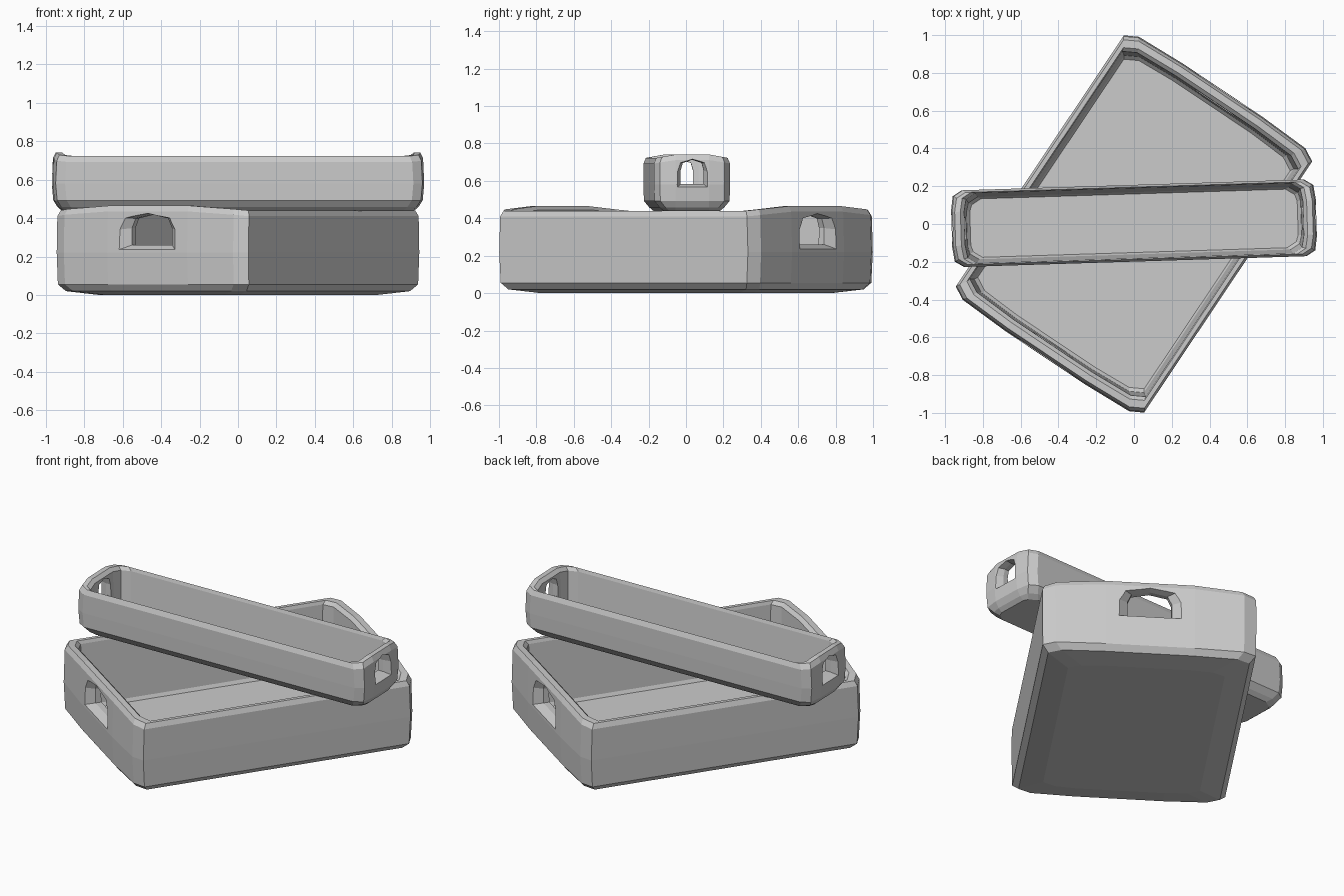
import bpy, bmesh, math

if "Cube" in bpy.data.objects:
    bpy.data.objects.remove(bpy.data.objects["Cube"])


def loft(name, rings):
    """Closed solid through a list of matching point rings, capped at both ends."""
    bm = bmesh.new()
    loops = [[bm.verts.new(p) for p in r] for r in rings]
    n = len(rings[0])
    for a, b in zip(loops, loops[1:]):
        for i in range(n):
            j = (i + 1) % n
            bm.faces.new((a[i], a[j], b[j], b[i]))
    bm.faces.new(loops[0][::-1])
    bm.faces.new(loops[-1])
    bmesh.ops.recalc_face_normals(bm, faces=bm.faces)
    me = bpy.data.meshes.new(name)
    bm.to_mesh(me)
    bm.free()
    ob = bpy.data.objects.new(name, me)
    bpy.context.collection.objects.link(ob)
    return ob


def tray_ring(L, W, cu, cv, k, z, rise=0.0, bulge=0.012):
    """Chamfered rectangle; the short ends bow outward and may rise in the middle."""
    half = [(L - cu, -W, z), (L - bulge, -W + cv, z + rise * 0.3), (L, -k, z + rise),
            (L, k, z + rise), (L - bulge, W - cv, z + rise * 0.3), (L - cu, W, z)]
    return half + [(-x, -y, h) for x, y, h in half]


def arch(u, w, z0, z1):
    """Handle opening outline: flat bottom, rounded top."""
    r = (z1 - z0) * 0.45
    pts = [(u, -w, z0), (u, w, z0)]
    for i in range(5):
        a = math.pi * i / 4
        pts.append((u, w * math.copysign(abs(math.cos(a)) ** 0.6, math.cos(a)),
                    z1 - r + r * math.sin(a)))
    return pts


def tray(name, L, W, H, cu, cv, k, rise, side, end, floor, hole, recess, base, angle, loc):
    # (end inset, side inset, height, end rise)
    steps = [(0.16 * W / 0.6, 0.16 * W / 0.6, 0.0, 0),
             (base, base, 0.02, 0), (0.008, 0.002, 0.055, 0), (0, 0, H * 0.5, 0),
             (0.006, 0, H - 0.03, rise), (0.02, 0.012, H, rise),
             (end - 0.02, side - 0.006, H, rise), (end, side, H - 0.02, rise),
             (end + 0.012, side + 0.02, floor + 0.02, 0),
             (end + 0.03, side + 0.03, floor, 0)]
    ob = loft(name, [tray_ring(L - e, W - s, cu, cv, k, z, r) for e, s, z, r in steps])
    # flared handle openings, one per end
    for sgn in (1, -1):
        prof = [arch(L + 0.03, *recess), arch(L - end * 0.6, *hole), arch(L - end - 0.08, *hole)]
        cut = loft("cutter", [[(sgn * x, y, z) for x, y, z in r] for r in prof])
        cut.hide_render = True
        mod = ob.modifiers.new("handle", 'BOOLEAN')
        mod.operation, mod.solver, mod.object = 'DIFFERENCE', 'EXACT', cut
        bpy.context.view_layer.objects.active = ob
        bpy.ops.object.modifier_apply(modifier=mod.name)
        bpy.data.objects.remove(cut)
    ob.rotation_euler.z = math.radians(angle)
    ob.location = loc
    return ob


# wide lower tray, turned on the ground
tray("large_tray", L=0.85, W=0.60, H=0.44, cu=0.05, cv=0.07, k=0.25, rise=0.025,
     side=0.04, end=0.075, floor=0.03, hole=(0.125, 0.26, 0.42),
     recess=(0.21, 0.22, 0.43), base=0.035, angle=56.2, loc=(0, 0, 0))

# long narrow tray lying across it
tray("narrow_tray", L=0.967, W=0.203, H=0.285, cu=0.06, cv=0.03, k=0.09, rise=0.018,
     side=0.018, end=0.07, floor=0.025, hole=(0.062, 0.145, 0.275),
     recess=(0.095, 0.115, 0.282), base=0.03, angle=1.8, loc=(0, 0.004, 0.438))
